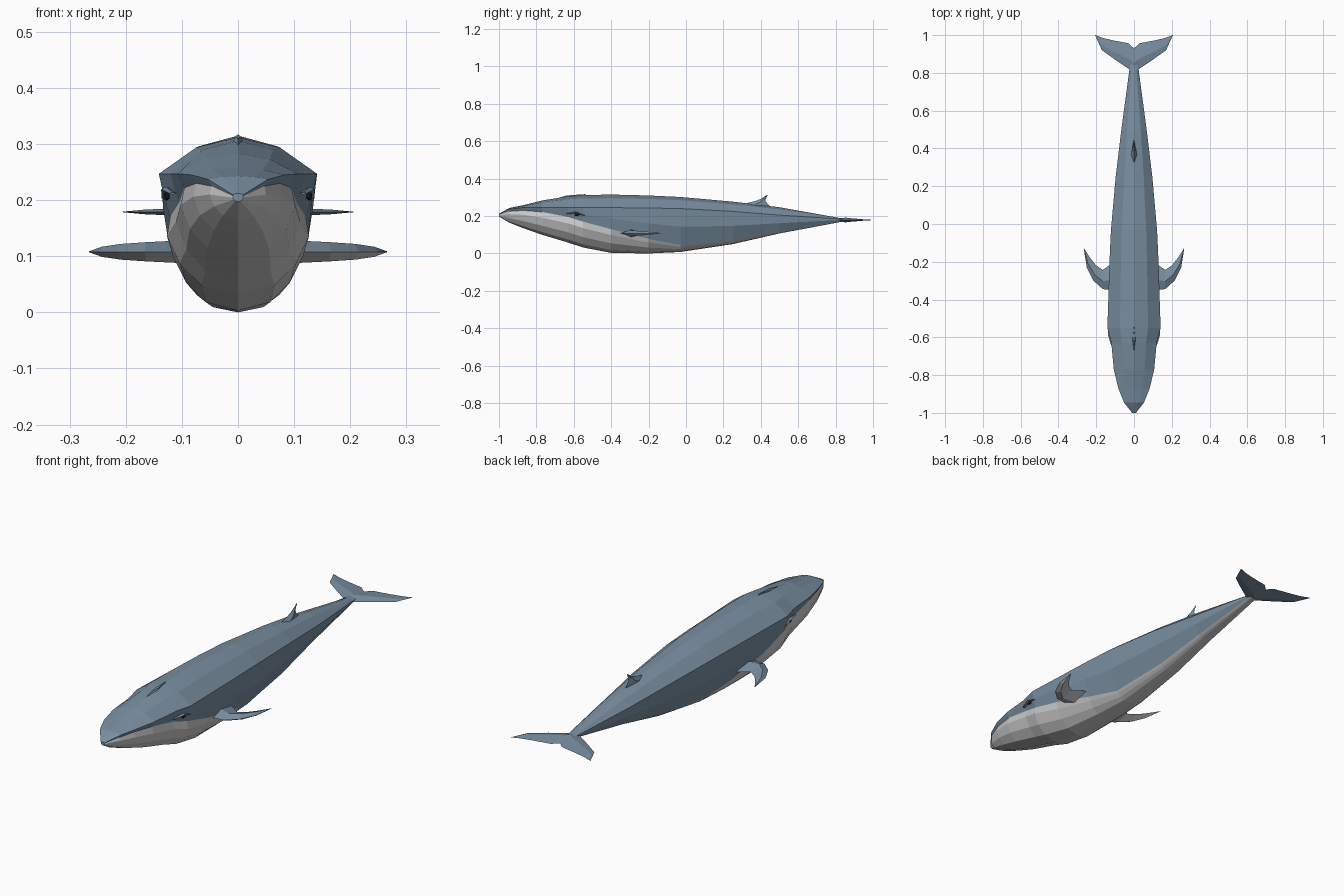
import bpy, bmesh
from mathutils import Vector

if "Cube" in bpy.data.objects:
    bpy.data.objects.remove(bpy.data.objects["Cube"])


def material(name, rgb):
    m = bpy.data.materials.new(name)
    m.diffuse_color = (*rgb, 1)
    m.use_nodes = True
    m.node_tree.nodes["Principled BSDF"].inputs["Base Color"].default_value = m.diffuse_color
    return m


BLUE = material("slate_blue", (0.19, 0.27, 0.35))
PALE = material("pale_belly", (0.58, 0.56, 0.56))
DARK = material("eye_dark", (0.02, 0.02, 0.025))


def finish(bm, name, mats):
    bmesh.ops.remove_doubles(bm, verts=bm.verts, dist=1e-5)
    bmesh.ops.recalc_face_normals(bm, faces=bm.faces)
    me = bpy.data.meshes.new(name)
    bm.to_mesh(me)
    bm.free()
    for m in mats:
        me.materials.append(m)
    ob = bpy.data.objects.new(name, me)
    bpy.context.collection.objects.link(ob)
    return ob


def loft(name, rings, mats, pick):
    """Skin closed rings; pick(i) gives the material slot of strip i."""
    bm = bmesh.new()
    vs = [[bm.verts.new(p) for p in r] for r in rings]
    n = len(vs[0])
    for a, b in zip(vs, vs[1:]):
        for i in range(n):
            j = (i + 1) % n
            bm.faces.new((a[i], a[j], b[j], b[i])).material_index = pick(i)
    bm.faces.new(vs[0])
    bm.faces.new(vs[-1])
    return finish(bm, name, mats)


# body stations: y, top z, half width, ridge z, colour boundary z, bottom z
STATIONS = [
    (-1.00, .212, .010, .210, .207, .197),
    (-0.945, .243, .053, .237, .225, .165),
    (-0.87, .258, .083, .245, .230, .135),
    (-0.77, .283, .107, .247, .222, .100),
    (-0.63, .306, .120, .247, .195, .058),
    (-0.55, .312, .141, .247, .170, .032),
    (-0.40, .315, .136, .245, .130, .003),
    (-0.20, .310, .130, .243, .078, .000),
    (-0.03, .302, .122, .240, .045, .008),
    (0.25, .277, .097, .225, .070, .050),
    (0.50, .247, .067, .205, .118, .107),
    (0.82, .190, .024, .185, .172, .167),
    (0.90, .184, .010, .181, .178, .176),
]


def section(y, top, w, zw, zb, bot):
    def side(t):
        return max(0, 1 - t ** 2.3) ** (1 / 2.3) * w
    tb = (zw - zb) / (zw - bot)
    inset = 0.1 * w if y < -0.5 else 0      # upper jaw tucks behind the lip
    half = [(0, top), (.53 * w, top - .28 * (top - zw)), (w, zw)]
    for t, cut in ((tb * .5, .5), (tb, 1), (tb + .25 * (1 - tb), 0),
                   (tb + .6 * (1 - tb), 0), (tb + .88 * (1 - tb), 0)):
        half.append((side(t) - inset * cut, zw + (bot - zw) * t))
    half.append((0, bot))
    ring = half + [(-x, z) for x, z in half[-2:0:-1]]
    return [(x, y, z) for x, z in ring]


loft("body", [section(*s) for s in STATIONS], [BLUE, PALE],
     lambda i: 0 if i < 4 or i > 11 else 1)


def fin(name, stations, axis, under=0):
    """Diamond-section blade: stations are (leading, trailing, half thickness)."""
    rings = []
    for lead, trail, th in stations:
        a, b = Vector(lead), Vector(trail)
        m, d = a.lerp(b, .4), Vector(axis) * th
        rings.append([a, m + d, b, m - d])
    return loft(name, rings, [BLUE, PALE], lambda i: under if i > 1 else 0)


def mirror(ob):
    mod = ob.modifiers.new("mirror", 'MIRROR')
    mod.use_axis[0] = True
    return ob


# swept side flippers, pale underneath
Z = .108
mirror(fin("flippers", [
    ((.105, -.35, Z), (.105, -.20, Z), .020),
    ((.165, -.345, Z), (.165, -.243, Z), .017),
    ((.215, -.30, Z), (.20, -.22, Z), .014),
    ((.25, -.23, Z), (.232, -.18, Z), .009),
    ((.266, -.13, Z), (.264, -.13, Z), .001)], (0, 0, 1), 1))

# tail flukes
Z = .179
mirror(fin("tail_flukes", [
    ((0, .80, Z), (0, .93, Z), .013),
    ((.025, .82, Z), (.03, .957, Z), .010),
    ((.10, .87, Z), (.11, .972, Z), .007),
    ((.17, .92, Z), (.165, .985, Z), .004),
    ((.206, 1.0, Z), (.204, 1.0, Z), .0005)], (0, 0, 1)))

# hooked fin on the back
fin("dorsal_fin", [
    ((0, .30, .262), (0, .455, .247), .016),
    ((0, .37, .280), (0, .435, .265), .010),
    ((0, .40, .292), (0, .423, .283), .006),
    ((0, .435, .314), (0, .437, .312), .0005)], (1, 0, 0))

# eyes and the brow folds above them
bm = bmesh.new()
bmesh.ops.create_icosphere(bm, subdivisions=1, radius=.012)
for v in bm.verts:
    v.co = Vector((v.co.x * .5 + .127, v.co.y * 1.2 - .585, v.co.z * .7 + .207))
mirror(finish(bm, "eyes", [DARK]))
mirror(fin("brow_folds", [
    ((.122, -.64, .212), (.110, -.64, .212), .002),
    ((.137, -.59, .219), (.115, -.59, .219), .005),
    ((.136, -.54, .203), (.120, -.54, .203), .002)], (0, 0, 1)))

# low blowhole ridge on top of the head
fin("blowhole_ridge", [
    ((0, -.72, .285), (0, -.52, .305), .012),
    ((0, -.64, .310), (0, -.54, .317), .006)], (1, 0, 0))
